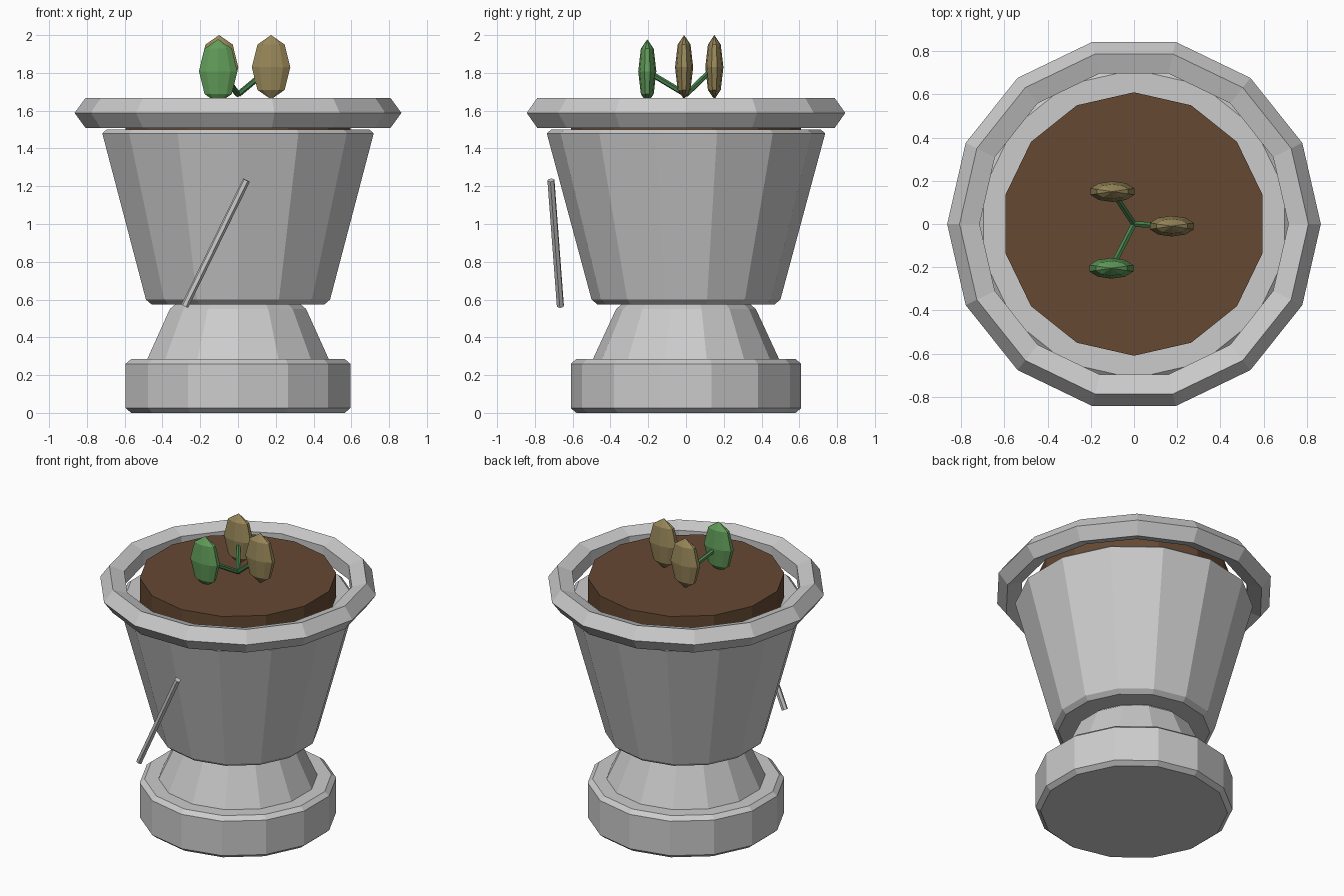
import bpy, bmesh
from math import sin, cos, pi, radians
from mathutils import Vector, Matrix

if "Cube" in bpy.data.objects:
    bpy.data.objects.remove(bpy.data.objects["Cube"])


def material(name, rgb):
    m = bpy.data.materials.new(name)
    m.diffuse_color = (*rgb, 1)
    m.use_nodes = True
    m.node_tree.nodes["Principled BSDF"].inputs["Base Color"].default_value = m.diffuse_color
    return m


SOIL = material("soil_brown", (0.13, 0.065, 0.032))
GREEN = material("leaf_green", (0.12, 0.33, 0.10))
DRY = material("leaf_dry", (0.31, 0.24, 0.10))
STEM = material("stem_green", (0.06, 0.21, 0.07))


def finish(name, bm, mat=None):
    bmesh.ops.recalc_face_normals(bm, faces=bm.faces)
    me = bpy.data.meshes.new(name)
    bm.to_mesh(me)
    bm.free()
    ob = bpy.data.objects.new(name, me)
    bpy.context.collection.objects.link(ob)
    if mat:
        me.materials.append(mat)
    return ob


def lathe(name, profile, mat=None, sides=14, phase=90, closed=False):
    """Revolve (radius, z) points; cap the ends unless the profile is a loop."""
    bm = bmesh.new()
    rings = []
    for r, z in profile:
        angles = [radians(phase) + 2 * pi * i / sides for i in range(sides)]
        rings.append([bm.verts.new((r * cos(a), r * sin(a), z)) for a in angles])
    pairs = list(zip(rings, rings[1:]))
    if closed:
        pairs.append((rings[-1], rings[0]))
    else:
        bm.faces.new(rings[0])
        bm.faces.new(rings[-1])
    for lo, hi in pairs:
        for i in range(sides):
            j = (i + 1) % sides
            bm.faces.new((lo[i], lo[j], hi[j], hi[i]))
    return finish(name, bm, mat)


def rod(name, a, b, radius, mat=None, sides=6):
    a, b = Vector(a), Vector(b)
    bm = bmesh.new()
    rot = (b - a).to_track_quat('Z', 'Y').to_matrix().to_4x4()
    bmesh.ops.create_cone(bm, cap_ends=True, segments=sides, radius1=radius,
                          radius2=radius, depth=(b - a).length,
                          matrix=Matrix.Translation((a + b) / 2) @ rot)
    return finish(name, bm, mat)


# Stone urn: foot, tapered neck and bowl with small chamfers
lathe("foot", [(0.58, 0), (0.61, 0.025), (0.61, 0.26), (0.58, 0.285)])
lathe("neck", [(0.495, 0.27), (0.495, 0.28), (0.37, 0.55), (0.34, 0.575)])
lathe("bowl", [(0.47, 0.575), (0.50, 0.60), (0.737, 1.48), (0.715, 1.499)])

# Rim: five-sided ring floating just above the bowl
lathe("rim", [(0.782 + 0.083 * cos(2 * pi * k / 5), 1.588 + 0.083 * sin(2 * pi * k / 5))
              for k in range(5)], phase=0, closed=True)

# Soil
lathe("soil", [(0.61, 1.49), (0.61, 1.66)], SOIL)

# Crack strip leaning across the front
rod("crack", (-0.282, -0.665, 0.565), (0.045, -0.715, 1.232), 0.02)

# Sprouts: one stem and one flattened leaf each
sprouts = [((0.175, -0.01, 1.83), DRY), ((-0.1, 0.15, 1.83), DRY),
           ((-0.105, -0.205, 1.808), GREEN)]
for n, (c, mat) in enumerate(sprouts, 1):
    rod(f"stem_{n}", (0, 0, 1.685), c, 0.015, STEM)
    bm = bmesh.new()
    bmesh.ops.create_uvsphere(bm, u_segments=10, v_segments=4, radius=1,
                              matrix=Matrix.Translation(c) @ Matrix.Diagonal((0.107, 0.048, 0.17, 1)))
    finish(f"leaf_{n}", bm, mat)
